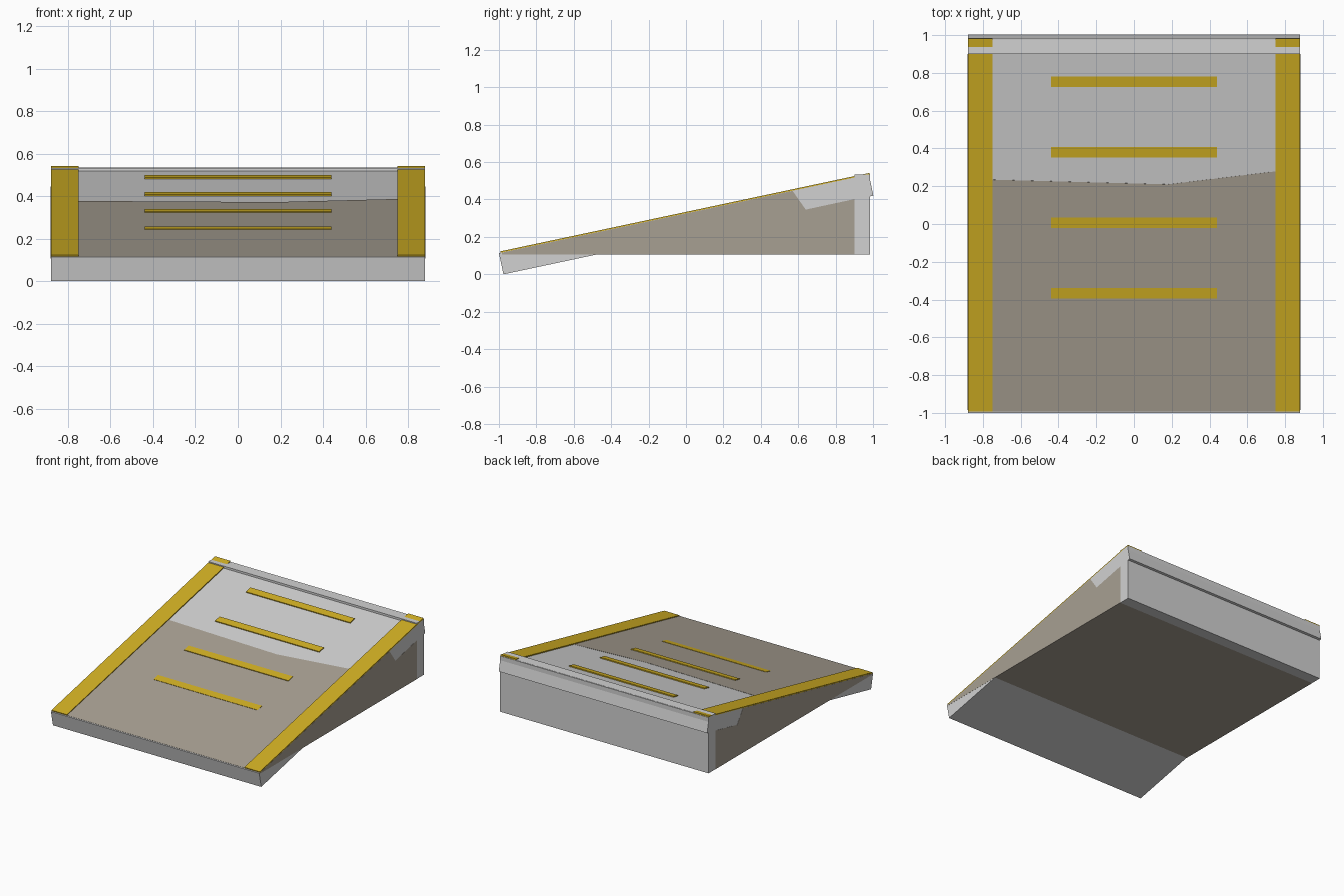
import bpy, bmesh, math
from mathutils import Vector

if "Cube" in bpy.data.objects:
    bpy.data.objects.remove(bpy.data.objects["Cube"])

ANGLE = math.radians(12)
FRONT_Y, FRONT_Z = -1.0, 0.1135      # top front edge of the sloped slab
LENGTH, THICK, HALF_W = 2.022, 0.116, 0.88


def material(name, rgb):
    m = bpy.data.materials.new(name)
    m.diffuse_color = (*rgb, 1)
    m.use_nodes = True
    m.node_tree.nodes["Principled BSDF"].inputs["Base Color"].default_value = m.diffuse_color
    return m


GREY = material("light_grey", (0.64, 0.64, 0.64))
TAN = material("weathered_tan", (0.39, 0.35, 0.29))
YELLOW = material("safety_yellow", (0.64, 0.43, 0.017))


def prism(name, points, offset, mat):
    """Solid made by sweeping a closed polygon along an offset."""
    bm = bmesh.new()
    face = bm.faces.new([bm.verts.new(p) for p in points])
    ext = bmesh.ops.extrude_face_region(bm, geom=[face])
    verts = [g for g in ext["geom"] if isinstance(g, bmesh.types.BMVert)]
    bmesh.ops.translate(bm, vec=offset, verts=verts)
    bmesh.ops.recalc_face_normals(bm, faces=bm.faces)
    mesh = bpy.data.meshes.new(name)
    bm.to_mesh(mesh)
    bm.free()
    mesh.materials.append(mat)
    obj = bpy.data.objects.new(name, mesh)
    bpy.context.collection.objects.link(obj)
    return obj


def on_slope(x, s, h):
    """Point at distance s up the ramp and height h off its surface."""
    return Vector((x, FRONT_Y + s * math.cos(ANGLE) - h * math.sin(ANGLE),
                   FRONT_Z + s * math.sin(ANGLE) + h * math.cos(ANGLE)))


def slope_plate(name, outline, h0, h1, mat):
    return prism(name, [on_slope(x, s, h0) for x, s in outline],
                 on_slope(0, 0, h1) - on_slope(0, 0, h0), mat)


def rect(x0, x1, s0, s1):
    return [(x0, s0), (x1, s0), (x1, s1), (x0, s1)]


def run(y):
    return (y - FRONT_Y) / math.cos(ANGLE)


def deck_z(y):
    return FRONT_Z + (y - FRONT_Y) * math.tan(ANGLE)


# Sloped slab
slope_plate("ramp_slab", rect(-HALF_W, HALF_W, 0, LENGTH), -THICK, 0, GREY)

# Weathered lower part of the deck, with an uneven upper edge
slope_plate("lower_deck", [(-0.76, 0.008), (0.76, 0.008), (0.76, run(0.28)),
                           (0.18, run(0.21)), (-0.76, run(0.235))], -0.002, 0.0015, TAN)

# Wedge body, notched where the slab side shows
w = HALF_W + 0.001
side = [(-0.985, 0.107), (0.9, 0.107), (0.9, 0.402), (0.64, 0.346),
        (0.57, deck_z(0.57) - 0.001), (-0.985, deck_z(-0.985) - 0.001)]
prism("wedge_body", [(-w, y, z) for y, z in side], (2 * w, 0, 0), TAN)

# Upright wall at the back
wall = [(0.9, 0.107), (0.985, 0.107), (0.985, 0.533), (0.9, 0.533)]
prism("back_wall", [(-HALF_W, y, z) for y, z in wall], (2 * HALF_W, 0, 0), GREY)

# Yellow edge strips
for label, sx in (("left", -1), ("right", 1)):
    slope_plate(label + "_edge_strip",
                rect(*sorted((sx * 0.75, sx * HALF_W)), 0.008, LENGTH + 0.005),
                -0.001, 0.0075, YELLOW)

# Yellow cross bars
for i in range(4):
    s = run(-0.365 + i * 0.373)
    slope_plate(f"cross_bar_{i + 1}", rect(-0.44, 0.44, s - 0.028, s + 0.028),
                -0.001, 0.004 if i == 0 else 0.007, YELLOW)
